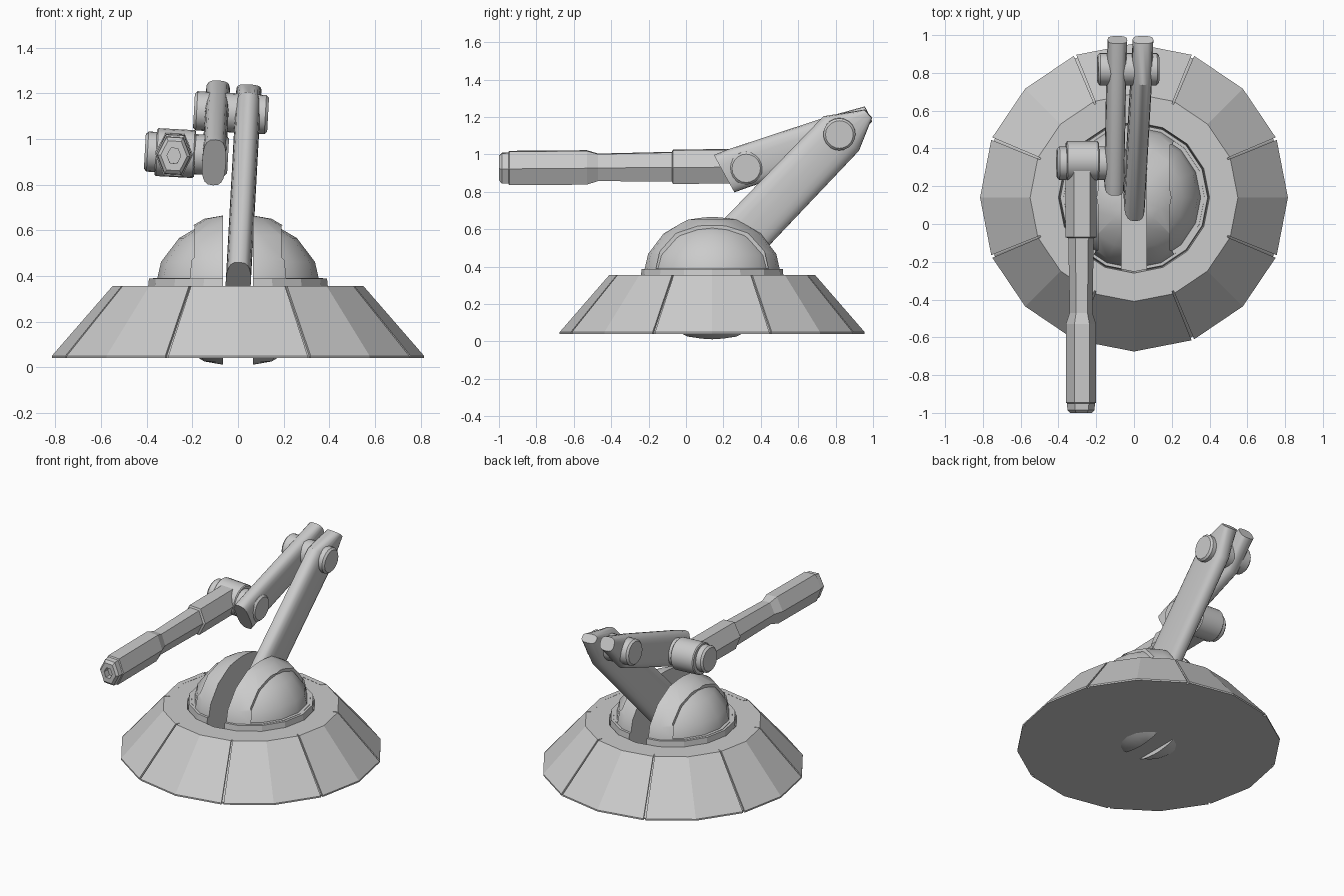
import bpy, bmesh
from math import cos, sin, pi, radians, copysign
from mathutils import Vector, Matrix

if "Cube" in bpy.data.objects:
    bpy.data.objects.remove(bpy.data.objects["Cube"])

CY = 0.14                                            # base / dome centre in y
TILT = (Matrix.Translation((0, 0, .35)) @ Matrix.Rotation(.055, 4, 'Y')
        @ Matrix.Translation((0, 0, -.35)))          # sideways lean of the arm


def make(name, rings, cap_start=True, cap_end=True, closed=True, smooth=None, matrix=None):
    """Skin a list of equal-length point rings."""
    bm = bmesh.new()
    vs = [[bm.verts.new(p) for p in r] for r in rings]
    n = len(vs[0])
    for a, b in zip(vs, vs[1:]):
        for i in range(n if closed else n - 1):
            j = (i + 1) % n
            bm.faces.new((a[i], a[j], b[j], b[i]))
    if cap_start:
        bm.faces.new(vs[0][::-1])
    if cap_end:
        bm.faces.new(vs[-1])
    bmesh.ops.recalc_face_normals(bm, faces=bm.faces)
    if matrix:
        bm.transform(matrix)
    me = bpy.data.meshes.new(name)
    bm.to_mesh(me)
    bm.free()
    ob = bpy.data.objects.new(name, me)
    bpy.context.collection.objects.link(ob)
    if smooth:
        bpy.ops.object.select_all(action='DESELECT')
        ob.select_set(True)
        bpy.context.view_layer.objects.active = ob
        bpy.ops.object.shade_smooth_by_angle(angle=radians(smooth))
    return ob


def disc(r, z, n=16):
    return [(r * cos(2 * pi * i / n), CY + r * sin(2 * pi * i / n), z) for i in range(n)]


def pin(name, x0, x1, y, z, r, bevel=.012, n=20):
    prof = [(x0, r - bevel), (x0 + bevel, r), (x1 - bevel, r), (x1, r - bevel)]
    rings = [[(x, y + q * cos(2 * pi * i / n), z + q * sin(2 * pi * i / n)) for i in range(n)]
             for x, q in prof]
    return make(name, rings, smooth=30, matrix=TILT)


def arm(name, x, half, stations, n=20):
    """Rounded bar; each station is an (upper, lower) pair of y,z points."""
    rings = []
    for up, lo in stations:
        up, lo = Vector((x, *up)), Vector((x, *lo))
        mid, span = (up + lo) / 2, (up - lo) / 2
        ring = []
        for i in range(n):
            c, s = cos(2 * pi * i / n), sin(2 * pi * i / n)
            c, s = (copysign(abs(v) ** .7, v) for v in (c, s))
            ring.append(mid + span * s + Vector((half * c, 0, 0)))
        rings.append(ring)
    return make(name, rings, smooth=35, matrix=TILT)


def box_prism(name, poly, x0, x1):
    ob = make(name, [[(x, y, z) for y, z in poly] for x in (x0, x1)])
    ob.hide_render = True
    ob.hide_viewport = True
    return ob


def cut(ob, cutter):
    m = ob.modifiers.new('cut', 'BOOLEAN')
    m.operation, m.object, m.solver = 'DIFFERENCE', cutter, 'EXACT'


# Sixteen-sided base core with a recess for the dome
make('base_core', [disc(r, z) for r, z in
     [(.80, .04), (.80, .05), (.535, .353), (.40, .353), (.39, .30)]], cap_end=False)

# Eight sloped armour panels with thin seams
for k in range(8):
    angs = [radians(45 * k + d) for d in (-22.0, 0, 22.0)]
    prof = [(.78, .04), (.815, .04), (.815, .05), (.55, .355), (.515, .355)]
    make(f'base_panel_{k + 1}', [[(r * cos(a), CY + r * sin(a), z) for r, z in prof] for a in angs])

# Dome: outer shell with an arched opening each side, inner ball showing through
slot = box_prism('slot_cutter', [(-.6, -.2), (.9, -.2), (.9, .9), (-.6, .9)], -.065, .065)
half_arch = [(.30, .39), (.28, .48), (.225, .56), (.14, .62)]
arch = [(CY - y, z) for y, z in half_arch] + [(CY + y, z) for y, z in half_arch[::-1]]
arches = [box_prism('arch_cutter_right', arch, .19, .6), box_prism('arch_cutter_left', arch, -.6, -.19)]


def ball(name, r, rz):
    rings = [disc(max(r * sin(pi * i / 8), .002), .338 - rz * cos(pi * i / 8)) for i in range(9)]
    return make(name, rings, smooth=40)


shell = ball('dome_shell', .385, .338)
for c in arches + [slot]:
    cut(shell, c)
cut(ball('dome_inner_ball', .365, .322), slot)

# Thin collar under each arched opening
collar = make('dome_collar', [disc(.395, .34), disc(.39, .388)])
cut(collar, slot)

# Lower arm rising backwards out of the slot
arm('lower_arm', 0, .055, [((.015, .46), (.215, .27)), ((.735, 1.205), (.925, 1.02)),
                           ((.955, 1.24), (.995, 1.195))])
# Upper arm coming back forwards beside it
arm('upper_arm', -.135, .052, [((.15, .99), (.26, .79)), ((.21, 1.015), (.30, .805)),
                               ((.755, 1.195), (.84, .995)), ((.955, 1.25), (.995, 1.17))])

# Joint pins
pin('elbow_pin', -.235, .09, .82, 1.112, .086)
pin('wrist_pin', -.44, -.075, .322, .922, .088)
pin('wrist_drum', -.392, -.22, .335, .922, .105, .006)

# Hexagonal barrel with stepped neck and bored muzzle
prof = [(.30, .083, .09), (-.07, .083, .09), (-.075, .068, .078), (-.47, .06, .072),
        (-.53, .08, .09), (-.945, .08, .09), (-.95, .074, .082), (-.985, .072, .08),
        (-1.0, .058, .064), (-1.0, .03, .033), (-.96, .03, .033)]
rings = [[(-.312 + rx * cos(pi * i / 3), y, .918 + .008 * y + rz / sin(pi / 3) * sin(pi * i / 3))
          for i in range(6)] for y, rx, rz in prof]
make('barrel', rings, matrix=TILT)
